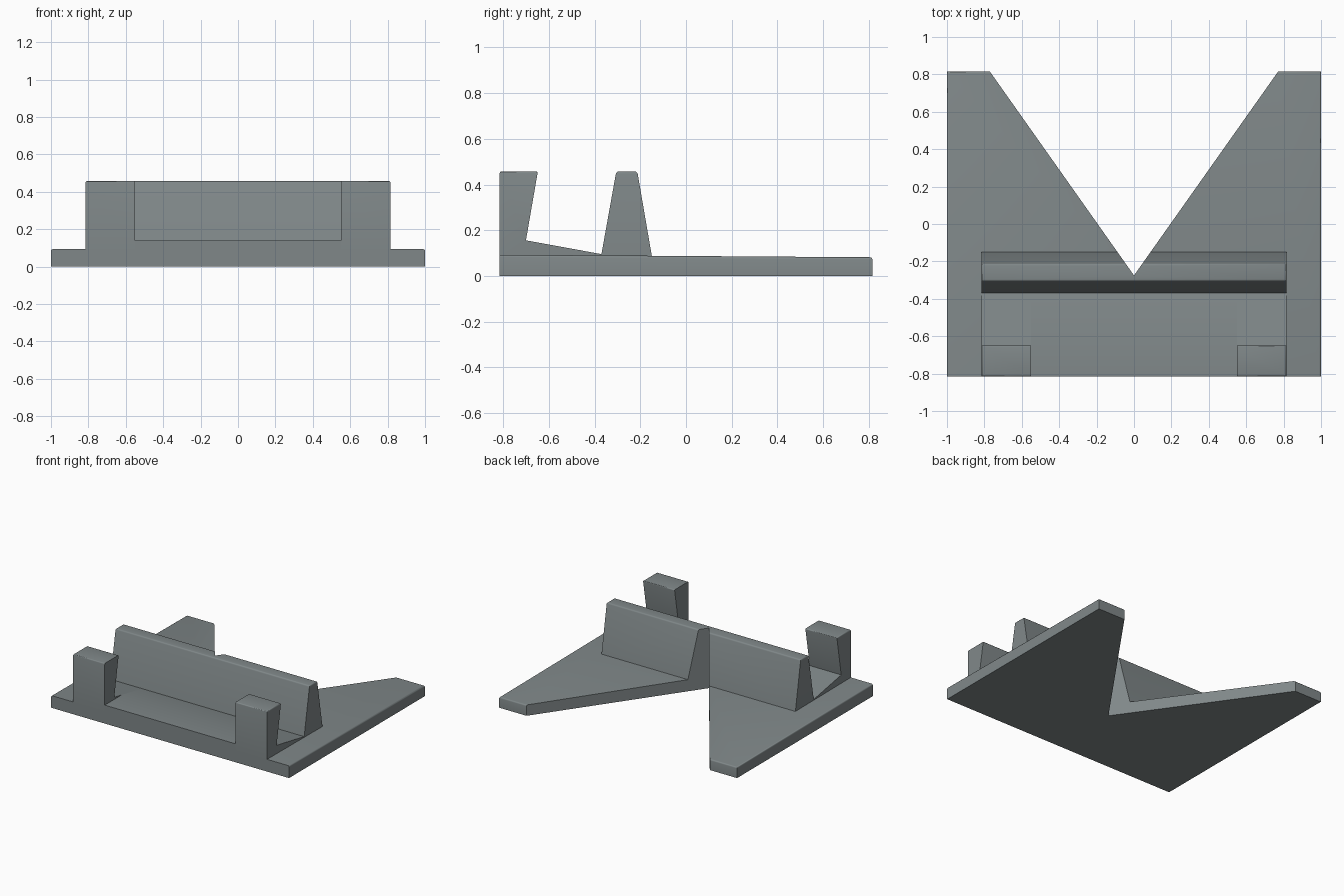
import bpy, bmesh, math

if "Cube" in bpy.data.objects:
    bpy.data.objects.remove(bpy.data.objects["Cube"])

metal = bpy.data.materials.new("slate_grey")
metal.diffuse_color = (0.215, 0.245, 0.25, 1)
metal.use_nodes = True
metal.node_tree.nodes["Principled BSDF"].inputs["Base Color"].default_value = metal.diffuse_color


def extrude_profile(name, profile, x0, x1, round_edge=None, width=0.01):
    """Extrude a (y, z) profile along x and round the edges picked by a rule."""
    bm = bmesh.new()
    face = bm.faces.new([bm.verts.new((x0, y, z)) for y, z in profile])
    new = bmesh.ops.extrude_face_region(bm, geom=[face])["geom"]
    verts = [g for g in new if isinstance(g, bmesh.types.BMVert)]
    bmesh.ops.translate(bm, verts=verts, vec=(x1 - x0, 0, 0))
    if round_edge:
        edges = [e for e in bm.edges
                 if round_edge((e.verts[0].co + e.verts[1].co) / 2)]
        bmesh.ops.bevel(bm, geom=edges, offset=width, segments=3,
                        profile=0.5, affect='EDGES')
    bmesh.ops.recalc_face_normals(bm, faces=bm.faces)
    return finish(name, bm)


def finish(name, bm):
    mesh = bpy.data.meshes.new(name)
    bm.to_mesh(mesh)
    bm.free()
    mesh.materials.append(metal)
    ob = bpy.data.objects.new(name, mesh)
    bpy.context.collection.objects.link(ob)
    return ob


def activate(ob):
    bpy.ops.object.select_all(action='DESELECT')
    ob.select_set(True)
    bpy.context.view_layer.objects.active = ob


# Base plate, thinning slightly to the back, rounded on top of sides and back
base = extrude_profile(
    "base_plate", [(-0.815, 0), (0.815, 0), (0.815, 0.082), (-0.815, 0.093)],
    -1, 1, lambda m: m.z > 0.07 and m.y > -0.8)

# Tapered rear wall
wall = extrude_profile(
    "rear_wall", [(-0.378, 0.05), (-0.143, 0.05), (-0.213, 0.457), (-0.305, 0.457)],
    -0.815, 0.815, lambda m: m.z > 0.4)

# Front ledge: flat strip, then a ramp down to the wall
ledge = extrude_profile(
    "front_ledge", [(-0.815, 0.08), (-0.36, 0.08), (-0.36, 0.094),
                    (-0.612, 0.14), (-0.815, 0.14)], -0.55, 0.55)

# Front posts with undercut backs and their own ramps
posts = []
for name, x0, x1 in (("left_post", -0.815, -0.55), ("right_post", 0.55, 0.815)):
    posts.append(extrude_profile(
        name, [(-0.815, 0.08), (-0.36, 0.08), (-0.36, 0.094), (-0.70, 0.156),
               (-0.648, 0.457), (-0.815, 0.457)], x0, x1,
        lambda m: m.z > 0.45 and abs(abs(m.x) - 0.55) > 0.01, 0.008))

# V-shaped notch through the plate and the wall
bm = bmesh.new()
tri = bm.faces.new([bm.verts.new(p) for p in
                    ((0, -0.275, -0.1), (0.9013, 1.0, -0.1), (-0.9013, 1.0, -0.1))])
new = bmesh.ops.extrude_face_region(bm, geom=[tri])["geom"]
bmesh.ops.translate(bm, vec=(0, 0, 0.8),
                    verts=[g for g in new if isinstance(g, bmesh.types.BMVert)])
bmesh.ops.recalc_face_normals(bm, faces=bm.faces)
cutter = finish("notch_cutter", bm)
cutter.hide_render = True
for ob in (base, wall):
    mod = ob.modifiers.new("notch", 'BOOLEAN')
    mod.operation = 'DIFFERENCE'
    mod.solver = 'EXACT'
    mod.object = cutter
    activate(ob)
    bpy.ops.object.modifier_apply(modifier=mod.name)
bpy.data.objects.remove(cutter)

# Smooth only the rounded edges
for ob in [base, wall, ledge] + posts:
    activate(ob)
    bpy.ops.object.shade_smooth_by_angle(angle=math.radians(35))
